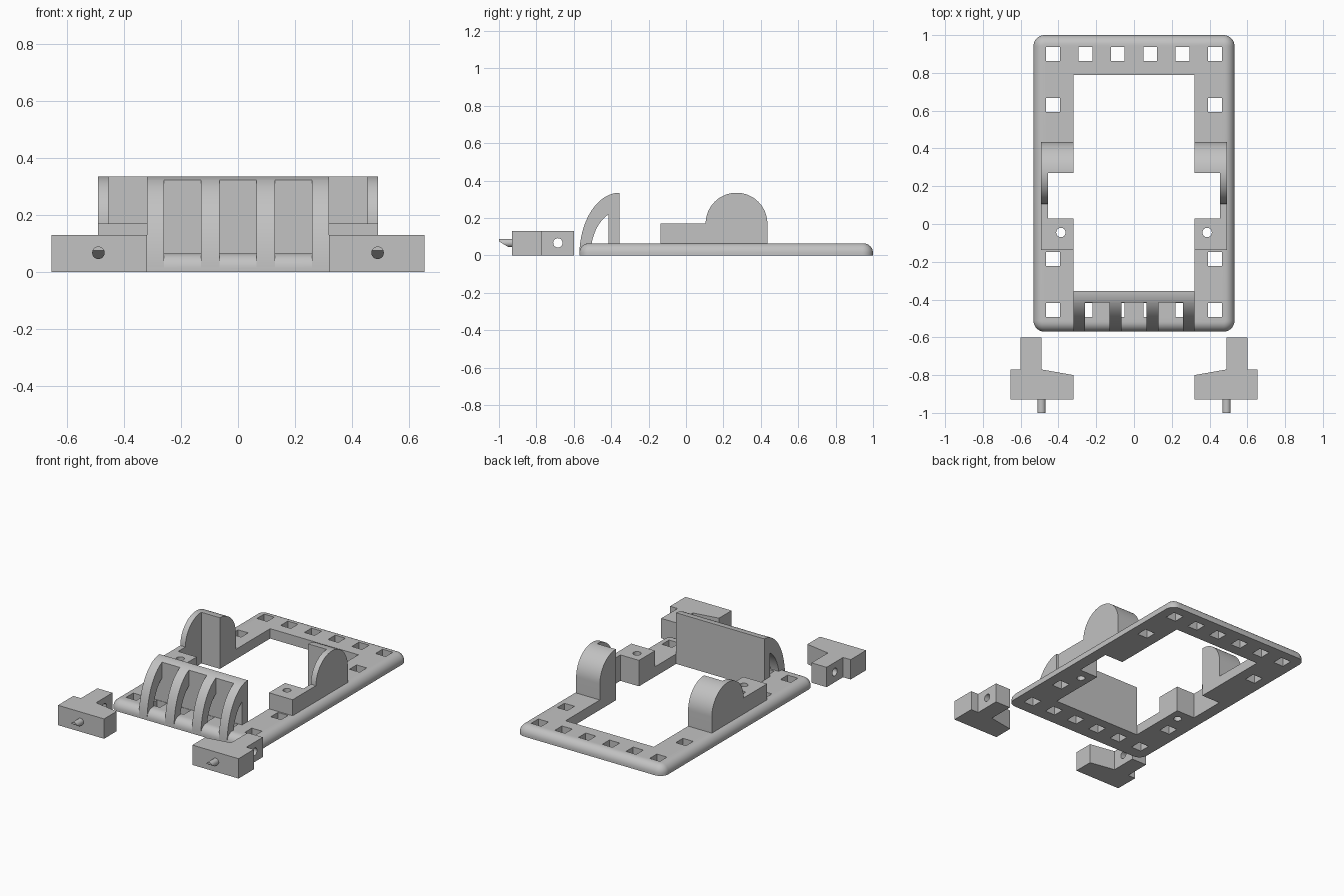
import bpy, bmesh, math
from mathutils import Vector

if "Cube" in bpy.data.objects:
    bpy.data.objects.remove(bpy.data.objects["Cube"], do_unlink=True)

grey = bpy.data.materials.new("light grey plastic")
grey.use_nodes = True
colour = (0.54, 0.54, 0.54, 1)
grey.diffuse_color = colour
grey.node_tree.nodes["Principled BSDF"].inputs["Base Color"].default_value = colour


def make_object(name, bm):
    bmesh.ops.recalc_face_normals(bm, faces=bm.faces)
    mesh = bpy.data.meshes.new(name)
    bm.to_mesh(mesh)
    bm.free()
    mesh.materials.append(grey)
    obj = bpy.data.objects.new(name, mesh)
    bpy.context.collection.objects.link(obj)
    return obj


def prism(name, points, axis, low, high):
    """Extrude a 2D outline along x (outline in y, z) or z (outline in x, y)."""
    bm = bmesh.new()
    place = (lambda a, b: (low, a, b)) if axis == "x" else (lambda a, b: (a, b, low))
    face = bm.faces.new([bm.verts.new(place(a, b)) for a, b in points])
    step = Vector((high - low, 0, 0) if axis == "x" else (0, 0, high - low))
    moved = bmesh.ops.extrude_face_region(bm, geom=[face])["geom"]
    bmesh.ops.translate(bm, vec=step, verts=[v for v in moved if isinstance(v, bmesh.types.BMVert)])
    return make_object(name, bm)


def rect(x0, x1, y0, y1):
    return [(x0, y0), (x1, y0), (x1, y1), (x0, y1)]


def arc(cy, cz, ry, rz, start, end, steps=24):
    """Elliptical arc between two angles in degrees."""
    angles = [math.radians(start + (end - start) * i / steps) for i in range(steps + 1)]
    return [(cy + ry * math.cos(a), cz + rz * math.sin(a)) for a in angles]


def circle(cx, cy, r):
    return arc(cx, cy, r, r, 0, 345, 23)


def cut(obj, cutters):
    bpy.context.view_layer.objects.active = obj
    for cutter in cutters:
        mod = obj.modifiers.new("cut", "BOOLEAN")
        mod.operation, mod.solver, mod.object = "DIFFERENCE", "EXACT", cutter
        bpy.ops.object.modifier_apply(modifier=mod.name)


def finish(obj):
    bpy.ops.object.select_all(action="DESELECT")
    obj.select_set(True)
    bpy.context.view_layer.objects.active = obj
    bpy.ops.object.shade_smooth_by_angle(angle=math.radians(30))


TOP = 0.065
BACK, FRONT = 1.0, -0.57
INNER, NOTCH, OUTER = 0.32, 0.455, 0.492
WALL, WALL_FRONT = -0.355, -0.415

# Cutters: central opening with side notches, pin holes, square lattice holes
half = [(INNER, WALL), (INNER, 0.03), (NOTCH, 0.03), (NOTCH, 0.27), (INNER, 0.27), (INNER, 0.79)]
opening = prism("opening_cutter", half + [(-x, y) for x, y in reversed(half)], "z", -0.1, 0.6)
pins = [prism("pin_cutter", circle(s * 0.387, -0.045, 0.025), "z", -0.1, 0.6) for s in (-1, 1)]
spots = [(x, y) for x in (-0.43, -0.258, -0.086, 0.086, 0.258, 0.43) for y in (0.9, -0.455)]
spots += [(s * 0.43, y) for s in (-1, 1) for y in (0.63, -0.185)]
h = 0.037
squares = [prism("square_cutter", rect(x - h, x + h, y - h, y + h), "z", -0.1, 0.2) for x, y in spots]

# Base frame: rounded corners and a rounded upper rim
frame = prism("base_frame", rect(-0.532, 0.532, FRONT, BACK), "z", 0, TOP)
bm = bmesh.new()
bm.from_mesh(frame.data)
uprights = [e for e in bm.edges if abs(e.verts[0].co.z - e.verts[1].co.z) > 0.01]
bmesh.ops.bevel(bm, geom=uprights, offset=0.058, segments=8, profile=0.5, affect="EDGES")
rim = [e for e in bm.edges if all(v.co.z > TOP - 0.001 for v in e.verts)]
bmesh.ops.bevel(bm, geom=rim, offset=0.052, segments=8, profile=0.5, affect="EDGES")
bm.to_mesh(frame.data)
bm.free()
cut(frame, [opening] + pins + squares)
finish(frame)

# Side brackets: half-round arch with a low ledge and a pin hole
arch = [(-0.137, TOP), (0.435, TOP)] + arc(0.27, 0.17, 0.165, 0.165, 0, 180, 40) + [(-0.137, 0.17)]
for side, s, pin in (("right", -1, pins[0]), ("left", 1, pins[1])):
    bracket = prism(side + "_bracket", arch, "x", *sorted((s * 0.3, s * OUTER)))
    cut(bracket, [opening, pin])
    finish(bracket)

# Front grip: upright wall with curved ribs that have a tunnel behind them
lean = math.degrees(math.acos((WALL_FRONT - WALL) / 0.215))
wall = [(WALL_FRONT, TOP), (WALL, TOP)] + arc(WALL, 0, 0.215, 0.335, 90, lean, 6)
finish(prism("grip_wall", wall, "x", -INNER, INNER))
tunnel_top = math.degrees(math.acos((WALL_FRONT - WALL) / 0.155))
rib = arc(WALL, 0, 0.215, 0.335, 180, lean)
rib += arc(WALL, 0, 0.155, 0.237, tunnel_top, 164, 16) + [(-0.504, 0)]
for i, (x0, x1) in enumerate([(-INNER, -0.26), (-0.13, -0.065), (0.065, 0.13), (0.26, INNER)]):
    finish(prism(f"grip_rib_{i + 1}", rib, "x", x0, x1))

# Loose latches: T-shaped body, drilled arm and a slanted peg
outline = [(0.32, -0.93), (0.655, -0.93), (0.655, -0.77), (0.6, -0.77), (0.6, -0.6),
           (0.49, -0.6), (0.49, -0.77), (0.32, -0.8)]
drill = prism("drill_cutter", circle(-0.685, 0.067, 0.025), "x", -1, 1)
for side, s in (("right", -1), ("left", 1)):
    latch = prism(side + "_latch", [(s * x, y) for x, y in outline], "z", 0, 0.13)
    cut(latch, [drill])
    finish(latch)
    bm = bmesh.new()
    bmesh.ops.create_cone(bm, cap_ends=True, segments=24, radius1=0.022, radius2=0.022, depth=0.07)
    for v in bm.verts:
        x, y, z = v.co
        v.co = (s * 0.49 + x, -0.965 + z, 0.067 + y)
    plane = Vector((0, -0.03, -0.05)).normalized()
    sliced = bmesh.ops.bisect_plane(bm, geom=bm.verts[:] + bm.edges[:] + bm.faces[:],
                                    plane_co=(0, -0.95, 0.045), plane_no=plane, clear_outer=True)
    bmesh.ops.holes_fill(bm, edges=[e for e in bm.edges if e.is_boundary])
    finish(make_object(side + "_latch_peg", bm))

for cutter in [opening, drill] + pins + squares:
    bpy.data.objects.remove(cutter, do_unlink=True)
